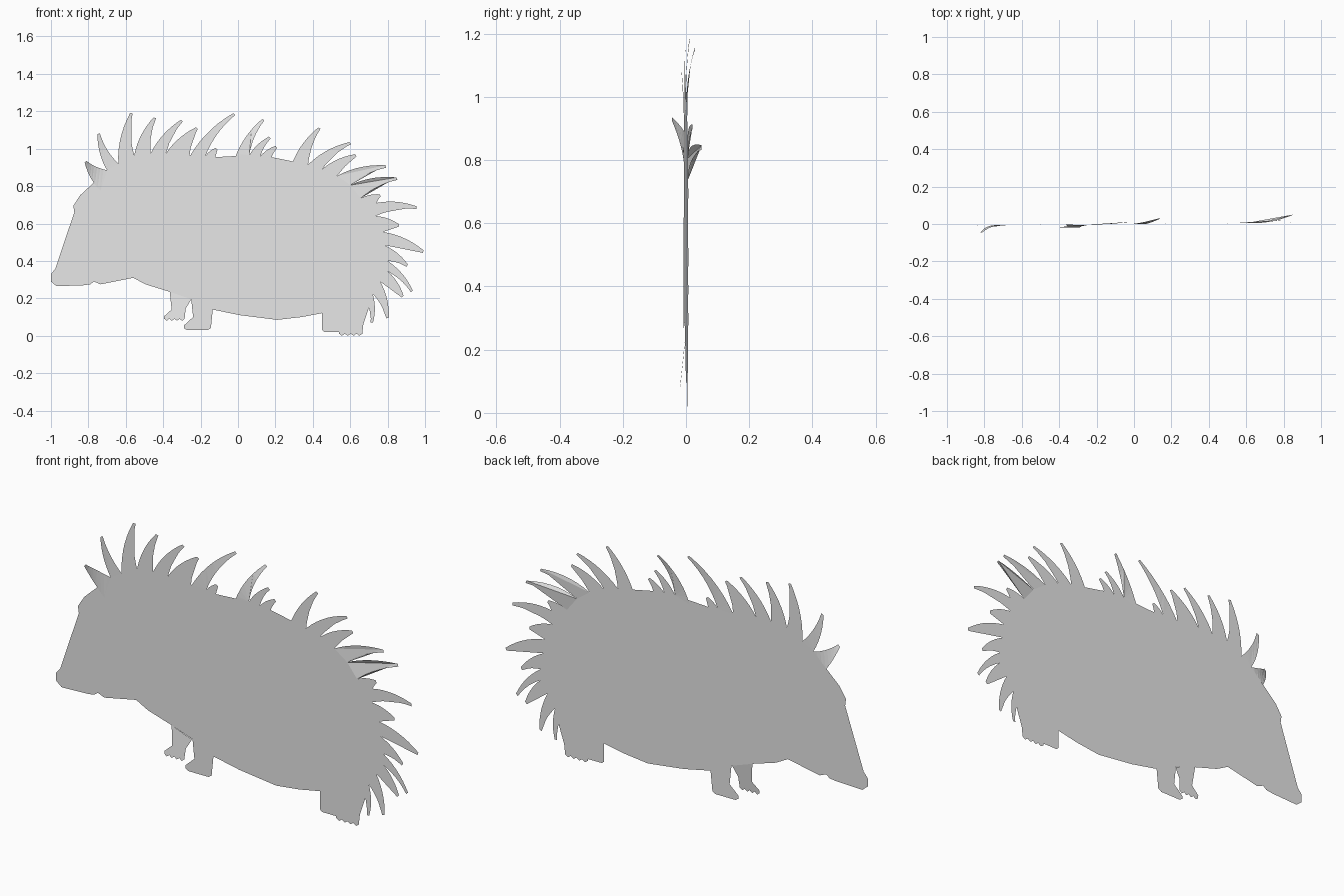
import bpy
import bmesh
from mathutils import Vector

cube = bpy.data.objects.get("Cube")
if cube:
    bpy.data.objects.remove(cube)

GREY = (0.8, 0.8, 0.8, 1.0)
material = bpy.data.materials.new("plain grey")
material.use_nodes = True
material.diffuse_color = GREY
shader = next(n for n in material.node_tree.nodes if n.type == "BSDF_PRINCIPLED")
shader.inputs["Base Color"].default_value = GREY

TILT = 0.008  # the whole sheet is turned very slightly about z


def sheet(name, outline, depths=None):
    """Fill a clockwise x-z outline as a thin sheet facing the front."""
    depths = depths or [0.0] * len(outline)
    bm = bmesh.new()
    verts = [bm.verts.new((p[0], TILT * p[0] + d, p[1]))
             for p, d in zip(outline, depths)]
    face = bm.faces.new(verts[::-1])
    bmesh.ops.triangulate(bm, faces=[face])
    mesh = bpy.data.meshes.new(name)
    bm.to_mesh(mesh)
    bm.free()
    mesh.materials.append(material)
    obj = bpy.data.objects.new(name, mesh)
    bpy.context.scene.collection.objects.link(obj)
    return obj


def bowed_edge(start, tip, side, bow, steps=7):
    """Quadratic curve from a quill's root to its tip, bowed towards side."""
    control = (start + tip) / 2 + side * bow * (tip - start).length
    ts = [i / steps for i in range(steps + 1)]
    return [(start * (1 - t) ** 2 + control * 2 * t * (1 - t) + tip * t * t, t)
            for t in ts]


def quill(name, root_a, tip, root_b, lean):
    """Curved, blunt quill standing on the chord between two roots."""
    axis = (tip - (root_a + root_b) / 2).normalized()
    side = Vector((-axis.y, axis.x))
    # the bent tip points clockwise, so its end is cut across the bend
    outer = bowed_edge(root_a, tip + side * 0.007, side, 0.14)
    inner = bowed_edge(root_b, tip - side * 0.007, side, 0.13)
    points = outer + inner[::-1]
    sheet(name, [p for p, t in points], [lean * t * t for p, t in points])


def leg(name, top_right, ankle_right, heel, sole, toe, ankle_left, top_left, lean=0.0):
    """Short leg with a scalloped row of toes."""
    points = [top_right, ankle_right, (heel, sole + 0.015)]
    toes = 4
    for i in range(2 * toes + 1):
        x = heel + (toe - heel) * i / (2 * toes)
        points.append((x, sole if i % 2 else sole + 0.011))
    points += [(toe, sole + 0.024), ankle_left, top_left]
    top = max(top_left[1], top_right[1])
    depths = [lean * (top - p[1]) / (top - sole) for p in points]
    sheet(name, points, depths)


# Quills over the back: tip x, tip z, following root x, root z
brow = (-0.735, 0.775)
back_quills = [
    (-0.815, 0.93, -0.70, 0.885), (-0.745, 1.08, -0.64, 0.92),
    (-0.57, 1.19, -0.555, 0.965), (-0.445, 1.165, -0.467, 0.975),
    (-0.30, 1.15, -0.385, 0.975), (-0.22, 1.11, -0.26, 0.955),
    (-0.02, 1.185, -0.175, 0.96), (-0.115, 1.0, -0.12, 0.955),
    (-0.02, 0.94), (0.135, 1.155, 0.06, 0.965),
    (0.17, 1.06, 0.12, 0.96), (0.205, 1.01, 0.18, 0.955),
    (0.285, 0.91), (0.435, 1.11, 0.375, 0.915),
    (0.60, 1.03, 0.45, 0.89), (0.63, 0.965, 0.53, 0.855),
]
# Quills down the rump
rump_quills = [
    (0.79, 0.905, 0.60, 0.805), (0.85, 0.84, 0.655, 0.735),
    (0.76, 0.75, 0.74, 0.71), (0.955, 0.685, 0.735, 0.64),
    (0.86, 0.59, 0.775, 0.555), (0.99, 0.45, 0.78, 0.485),
    (0.905, 0.375, 0.80, 0.40), (0.93, 0.237, 0.80, 0.345),
    (0.88, 0.21, 0.76, 0.29), (0.80, 0.095, 0.72, 0.225),
    (0.715, 0.07, 0.70, 0.15),
]
# A few quills lean out of the sheet
leans = {"back_quill_1": -0.038, "back_quill_2": -0.008,
         "back_quill_7": 0.012, "back_quill_10": 0.028,
         "rump_quill_1": 0.015, "rump_quill_2": 0.043}

roots = [Vector(brow)]
for group, entries in (("back_quill", back_quills), ("rump_quill", rump_quills)):
    for i, entry in enumerate(entries, 1):
        root = Vector(entry[-2:])
        if len(entry) == 4:
            name = f"{group}_{i}"
            quill(name, roots[-1], Vector(entry[:2]), root, leans.get(name, 0.0))
        roots.append(root)

# Leg joints on the belly line, shared with the body outline
hind_joints = [(0.70, 0.15), (0.55, 0.14), (0.45, 0.135)]
fore_joints = [(-0.135, 0.14), (-0.25, 0.195), (-0.365, 0.235)]

leg("hind_leg_near", hind_joints[0], (0.67, 0.06), 0.665, 0.0, 0.54,
    (0.57, 0.06), hind_joints[1])
leg("hind_leg_far", hind_joints[1], (0.53, 0.08), 0.55, 0.02, 0.45,
    (0.475, 0.06), hind_joints[2])
leg("fore_leg_near", fore_joints[0], (-0.14, 0.09), -0.145, 0.03, -0.29,
    (-0.24, 0.10), fore_joints[1])
leg("fore_leg_far", fore_joints[1], (-0.28, 0.145), -0.285, 0.08, -0.395,
    (-0.355, 0.14), fore_joints[2], -0.016)

# Body with belly, snout and face
belly = [(0.34, 0.10), (0.21, 0.085), (0.01, 0.11)]
chin = [(-0.495, 0.275), (-0.56, 0.31), (-0.735, 0.275), (-0.77, 0.29), (-0.79, 0.275)]
snout = [(-0.825, 0.27), (-0.97, 0.265), (-1.0, 0.29), (-1.0, 0.33),
         (-0.975, 0.36), (-0.925, 0.37)]
face = [(-0.80, 0.495), (-0.86, 0.545), (-0.87, 0.62), (-0.86, 0.675),
        (-0.88, 0.695), (-0.845, 0.75)]
sheet("body", roots[:-1] + hind_joints + belly + fore_joints + chin + snout + face)
